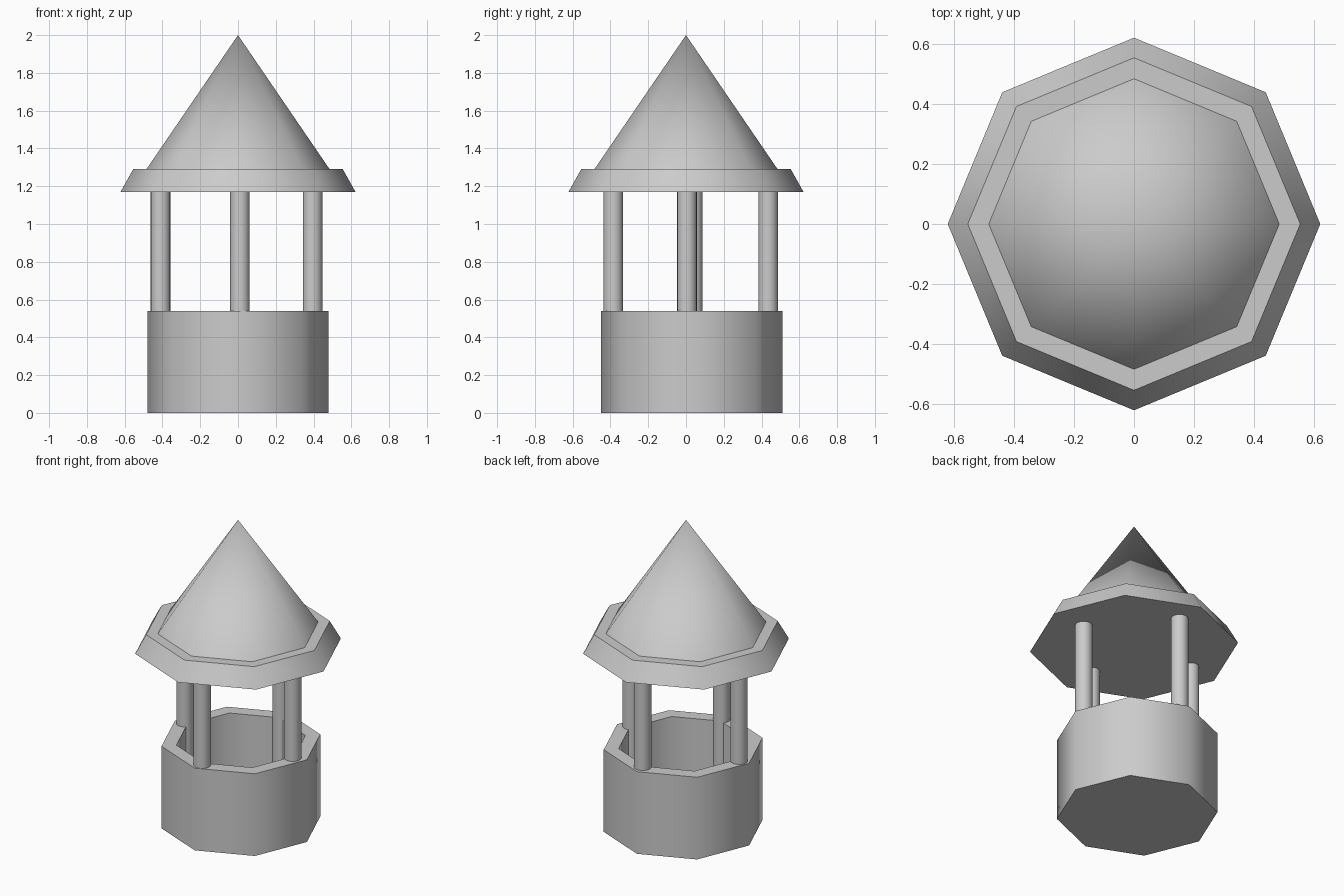
import bpy, bmesh, math
from mathutils import Matrix

cube = bpy.data.objects.get("Cube")
if cube:
    bpy.data.objects.remove(cube, do_unlink=True)

stone = bpy.data.materials.new("grey_stone")
stone.use_nodes = True
GREY = (0.6, 0.6, 0.6, 1)
stone.diffuse_color = GREY
stone.node_tree.nodes["Principled BSDF"].inputs["Base Color"].default_value = GREY


def finish(name, bm):
    bmesh.ops.recalc_face_normals(bm, faces=bm.faces)
    mesh = bpy.data.meshes.new(name)
    bm.to_mesh(mesh)
    bm.free()
    mesh.materials.append(stone)
    obj = bpy.data.objects.new(name, mesh)
    bpy.context.collection.objects.link(obj)
    bpy.ops.object.select_all(action='DESELECT')
    obj.select_set(True)
    bpy.context.view_layer.objects.active = obj
    bpy.ops.object.shade_smooth_by_angle(angle=math.radians(50))
    return obj


def cone(name, x, y, z0, z1, r0, r1, sides):
    bm = bmesh.new()
    bmesh.ops.create_cone(bm, cap_ends=True, segments=sides, radius1=r0, radius2=r1,
                          depth=z1 - z0, matrix=Matrix.Translation((x, y, (z0 + z1) / 2)))
    return finish(name, bm)


# Hollow octagonal well wall with a floor
WALL_TOP, FLOOR, WELL_Y = 0.54, 0.09, 0.03
bm = bmesh.new()
profile = [(0.48, 0), (0.48, WALL_TOP), (0.39, WALL_TOP), (0.39, FLOOR)]
rings = [[bm.verts.new((r * math.cos(i * math.pi / 4),
                        WELL_Y + r * math.sin(i * math.pi / 4), z)) for i in range(8)]
         for r, z in profile]
for a, b in zip(rings, rings[1:]):
    for i in range(8):
        j = (i + 1) % 8
        bm.faces.new((a[i], a[j], b[j], b[i]))
bm.faces.new(rings[0])
bm.faces.new(rings[-1])
finish("well_wall", bm)

# Four round posts set into the wall
EAVE = 1.17
posts = {"front_post": (0.01, -0.385), "back_post": (0.01, 0.435),
         "left_post": (0.395, 0.005), "right_post": (-0.41, 0.035)}
for name, (x, y) in posts.items():
    cone(name, x, y, FLOOR, EAVE + 0.02, 0.052, 0.052, 20)

# Octagonal eave slab and pointed roof
cone("roof_eave", 0, 0, EAVE, 1.29, 0.622, 0.555, 8)
cone("roof_cone", 0, 0, 1.29, 2.0, 0.485, 0, 8)
